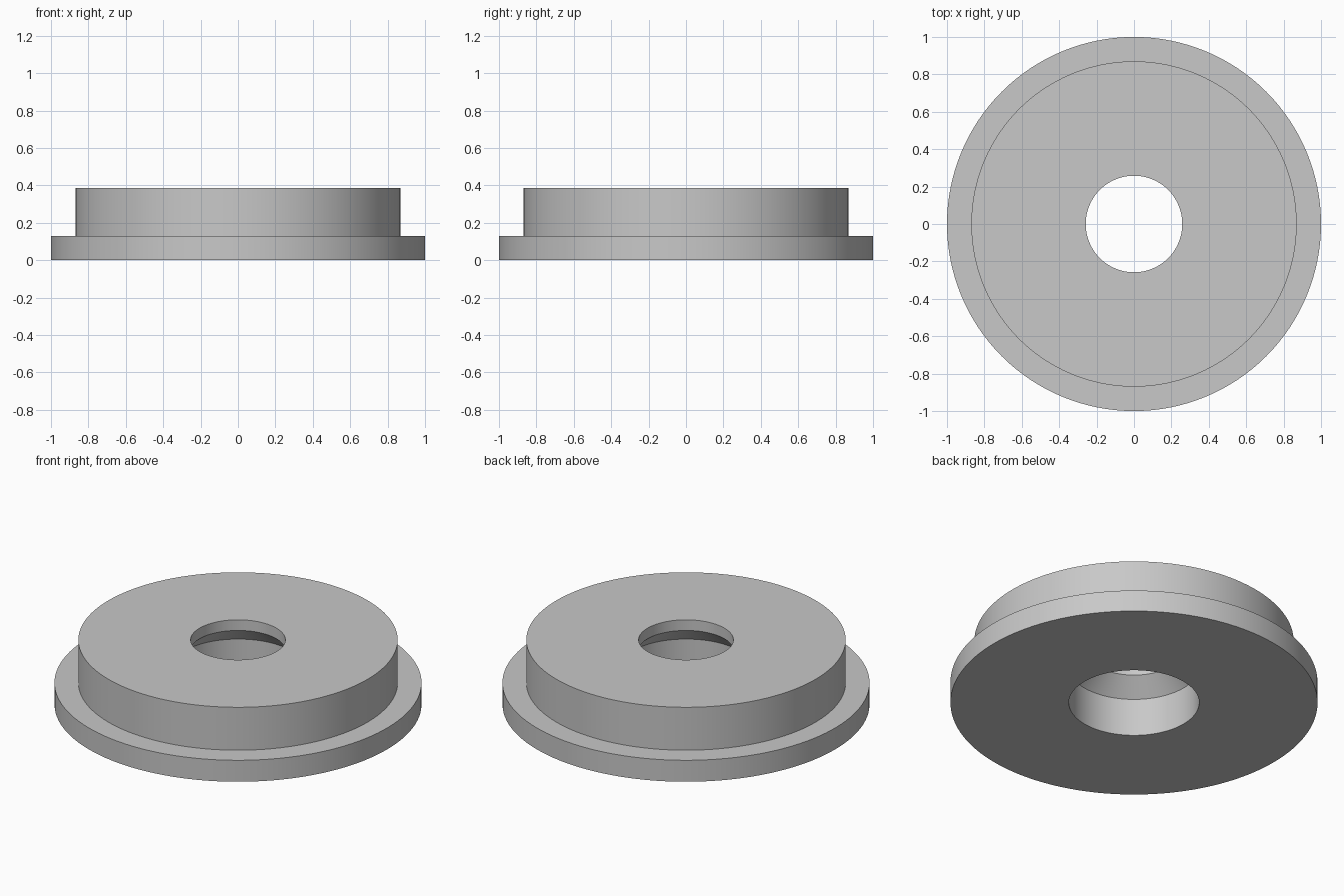
import bpy
import bmesh
import math

cube = bpy.data.objects.get("Cube")
if cube:
    bpy.data.objects.remove(cube, do_unlink=True)

SEGMENTS = 128

# Plain grey material
grey = bpy.data.materials.new("light grey")
grey.use_nodes = True
colour = (0.58, 0.58, 0.58, 1)
grey.diffuse_color = colour
grey.node_tree.nodes["Principled BSDF"].inputs["Base Color"].default_value = colour

# Key dimensions
flange_radius, flange_height = 1.0, 0.129
body_radius, body_height = 0.87, 0.387
hole_radius, hole_start = 0.258, 0.323
bore_radius, bore_end = 0.355, 0.226

# Closed half section: flange, body, top hole, chamfer, wide lower bore
profile = [
    (bore_radius, 0), (flange_radius, 0),
    (flange_radius, flange_height), (body_radius, flange_height),
    (body_radius, body_height), (hole_radius, body_height),
    (hole_radius, hole_start), (bore_radius, bore_end),
]

# Revolve the section around z
bm = bmesh.new()
verts = [bm.verts.new((r, 0, z)) for r, z in profile]
edges = [bm.edges.new((a, b)) for a, b in zip(verts, verts[1:] + verts[:1])]
bmesh.ops.spin(bm, geom=verts + edges, cent=(0, 0, 0), axis=(0, 0, 1),
               angle=math.tau, steps=SEGMENTS)
bmesh.ops.remove_doubles(bm, verts=bm.verts[:], dist=0.0001)
bmesh.ops.recalc_face_normals(bm, faces=bm.faces[:])

mesh = bpy.data.meshes.new("flanged_bushing")
bm.to_mesh(mesh)
bm.free()
mesh.materials.append(grey)
bushing = bpy.data.objects.new("flanged_bushing", mesh)
bpy.context.collection.objects.link(bushing)

# Smooth round walls with crisp rims
bpy.ops.object.select_all(action='DESELECT')
bushing.select_set(True)
bpy.context.view_layer.objects.active = bushing
bpy.ops.object.shade_smooth_by_angle(angle=math.radians(30))
